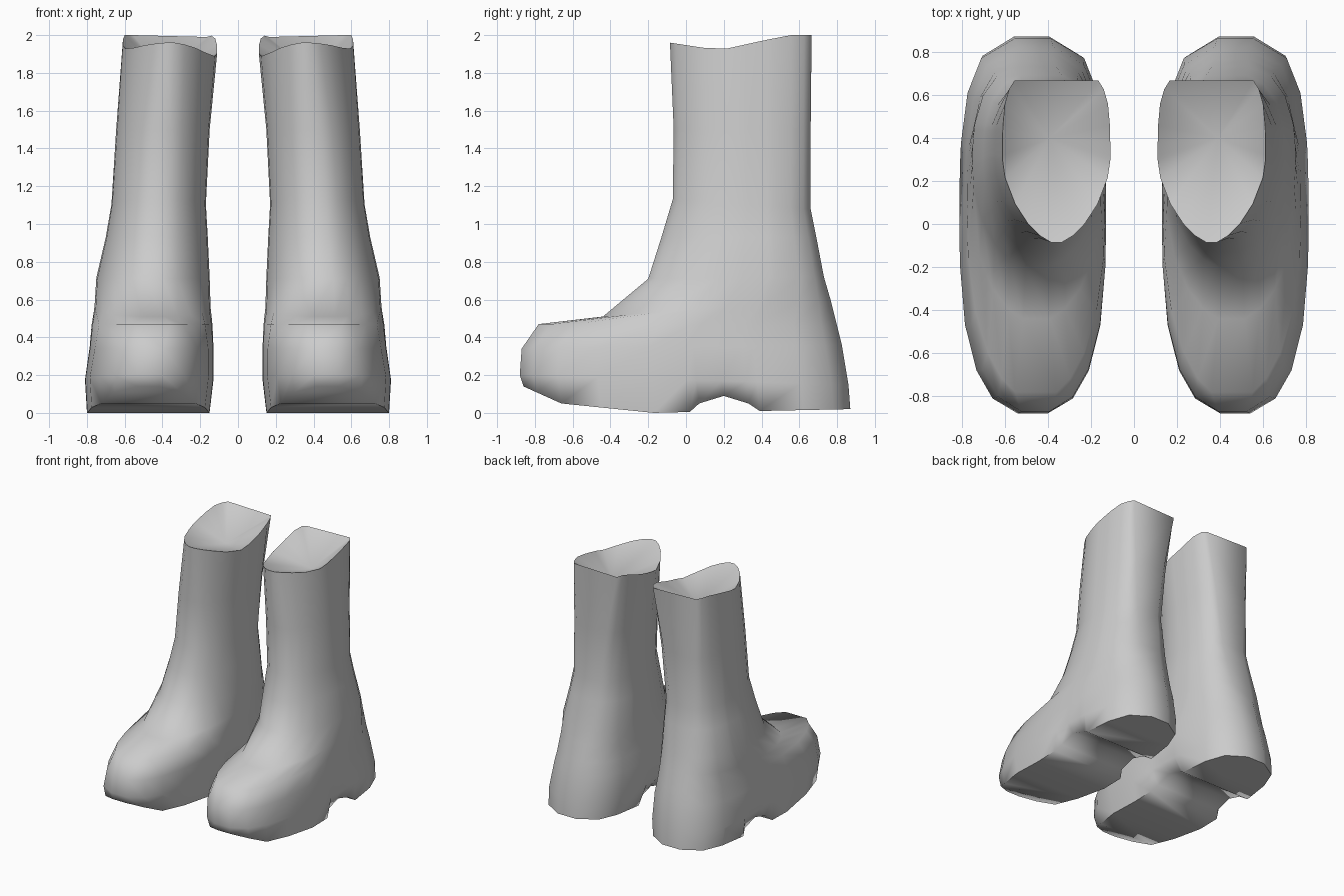
import bpy, bmesh

if "Cube" in bpy.data.objects:
    bpy.data.objects.remove(bpy.data.objects["Cube"])

# Lengthwise stations of the foot (y), denser around the arch
SOLE_Y = [-.86, -.79, -.66, -.45, -.17, .02, .07, .20, .33, .39, .62, .78, .87]
V = [(y - .005) / .865 for y in SOLE_Y]
N = len(V)

# Sections: y front/back, x inner/outer, z front/back, roundness front/back, blunt end front/back
SECTIONS = [
    (-.86, .87, .15, .80, .00, .00, 2.6, 3.3, .18, .25),   # sole edge
    (-.88, .86, .13, .81, .20, .15, 2.6, 3.3, .20, .25),   # welt
    (-.87, .825, .13, .785, .34, .36, 2.5, 3.2, .20, .25),
    (-.78, .80, .135, .775, .47, .46, 2.1, 3.0, .30, .25),  # toe cap
    (-.44, .765, .145, .76, .51, .60, 2.0, 2.8, .20, .25),  # instep
    (-.20, .73, .15, .75, .71, .72, 2.0, 2.7, .18, .30),
    (-.13, .69, .16, .70, .93, .93, 2.0, 2.7, .18, .35),
    (-.07, .66, .17, .67, 1.13, 1.08, 2.0, 2.7, .18, .40),  # ankle
    (-.065, .66, .15, .645, 1.5, 1.5, 1.9, 3.0, .18, .55),
    (-.085, .665, .11, .61, 2.0, 2.0, 1.6, 4.0, .10, .78),  # rim
]
SOLE_Z = [(-.86, .14), (-.66, .05), (-.17, 0), (.02, .005), (.07, .05),
          (.2, .09), (.33, .05), (.39, .01), (.87, .02)]
RIM_OUT = [(-1, 1.96), (-.3, 1.92), (.3, 1.97), (.7, 2.0), (1, 2.0)]
RIM_IN = [(-1, 1.96), (-.3, 1.88), (.3, 1.93), (.85, 2.0), (1, 1.99)]


def interp(table, t):
    t = min(max(t, table[0][0]), table[-1][0])
    for (a, p), (b, q) in zip(table, table[1:]):
        if t <= b:
            return p + (q - p) * (t - a) / (b - a)
    return table[-1][1]


def point(index, v, side):
    yf, yb, xi, xo, zf, zb, nf, nb, ef, eb = SECTIONS[index]
    n, e = (nf, ef) if v < 0 else (nb, eb)
    w = (1 - min(abs(v), 1) ** n * (1 - e ** n)) ** (1 / n)
    t = (v + 1) / 2
    y = yf + (yb - yf) * t
    z = zf + (zb - zf) * t
    if index == 0:                                   # sole with arch
        z = interp(SOLE_Z, y)
        if .05 < y < .35:
            w *= .91
    elif index == len(SECTIONS) - 1:                 # uneven rim
        z = interp(RIM_OUT if side > 0 else RIM_IN, v)
    return (xi + xo) / 2 + side * w * (xo - xi) / 2, y, z


def boot(name, sign):
    bm = bmesh.new()
    rings = []
    for i in range(len(SECTIONS)):
        pts = [point(i, v, 1) for v in V] + [point(i, v, -1) for v in reversed(V)]
        rings.append([bm.verts.new((sign * x, y, z)) for x, y, z in pts])
    m = 2 * N
    # upper walls
    for a, b in zip(rings, rings[1:]):
        for j in range(m):
            k = (j + 1) % m
            bm.faces.new((a[j], a[k], b[k], b[j]))
    # underside strips
    r = rings[0]
    for j in range(N - 1):
        bm.faces.new((r[j], r[m - 1 - j], r[m - 2 - j], r[j + 1]))
    # sunken opening
    c = bm.verts.new((sign * .39, .40, 1.8))
    top = rings[-1]
    for j in range(m):
        bm.faces.new((top[j], top[(j + 1) % m], c))
    bmesh.ops.recalc_face_normals(bm, faces=bm.faces)
    mesh = bpy.data.meshes.new(name)
    bm.to_mesh(mesh)
    bm.free()
    obj = bpy.data.objects.new(name, mesh)
    bpy.context.collection.objects.link(obj)
    bpy.ops.object.select_all(action='DESELECT')
    obj.select_set(True)
    bpy.context.view_layer.objects.active = obj
    bpy.ops.object.shade_smooth_by_angle(angle=1.4)


boot("left_boot", 1)
boot("right_boot", -1)
